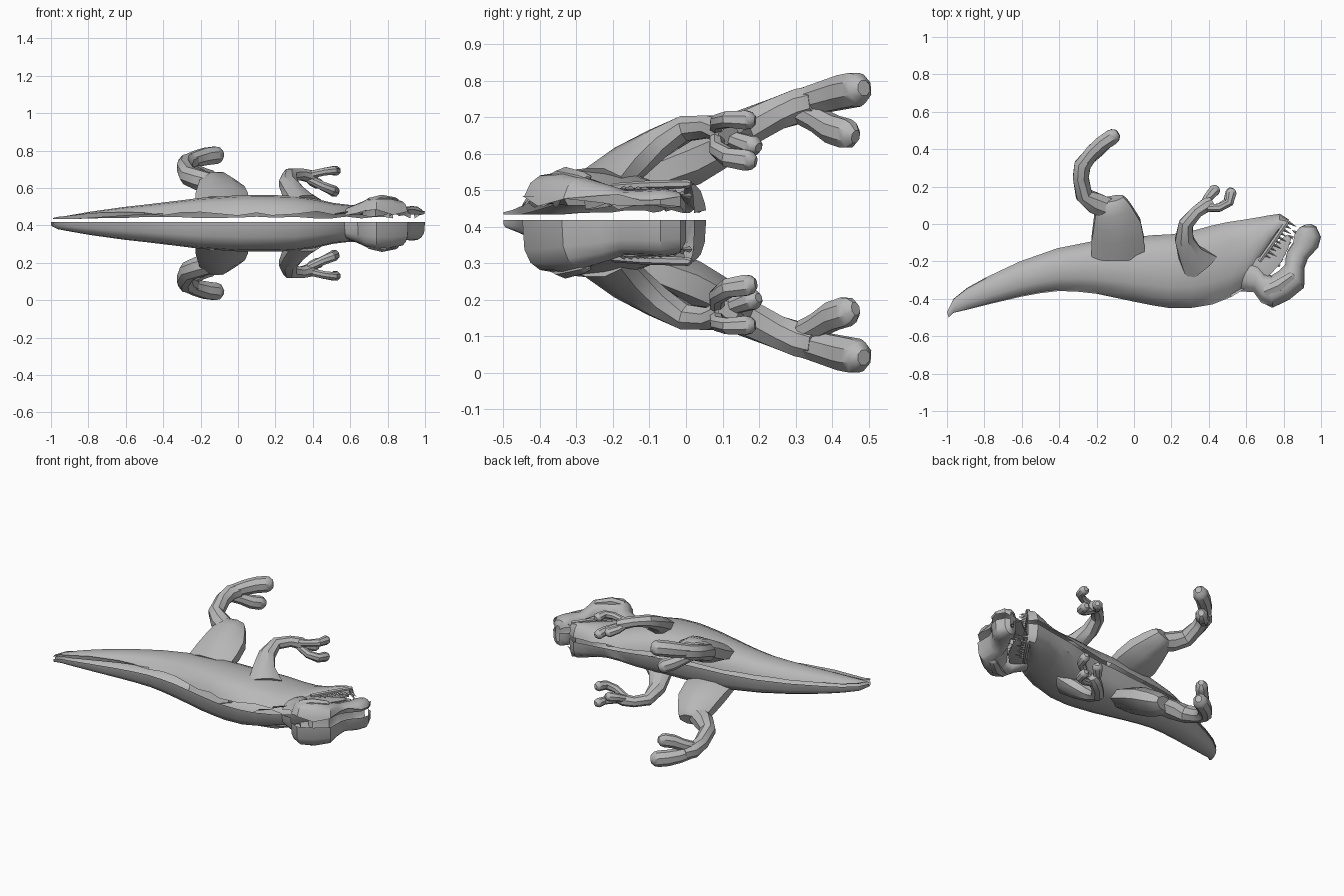
import bpy, bmesh, math, random
from mathutils import Vector

random.seed(7)
SEAM = 0.418          # height of the flat seam of the lower half
MIRROR = 0.822        # upper z = MIRROR - lower z

grey = bpy.data.materials.new("plain grey")
grey.diffuse_color = (0.48, 0.48, 0.48, 1)


def finish(name, bm, angle=35):
    bmesh.ops.recalc_face_normals(bm, faces=bm.faces)
    me = bpy.data.meshes.new(name)
    bm.to_mesh(me)
    bm.free()
    ob = bpy.data.objects.new(name, me)
    bpy.context.collection.objects.link(ob)
    me.materials.append(grey)
    bpy.ops.object.select_all(action='DESELECT')
    ob.select_set(True)
    bpy.context.view_layer.objects.active = ob
    bpy.ops.object.shade_smooth_by_angle(angle=math.radians(angle))
    return ob


def place(x, y, z, upper):
    return Vector((x, y, MIRROR - z if upper else z))


def bridge(bm, rows, closed):
    for a, b in zip(rows, rows[1:]):
        n = len(a)
        for i in range(n if closed else n - 1):
            j = (i + 1) % n
            bm.faces.new((a[i], a[j], b[j], b[i]))


def half_shell(name, stations, upper, back_tear, belly_tear, power=0.7):
    """Open half shell through (back xy, belly xy, half width) stations."""
    bm = bmesh.new()
    rows = []
    n = 8
    for bx, by, vx, vy, w in stations:
        row = []
        for i in range(n + 1):
            t = math.pi * i / n
            f = (1 - math.copysign(abs(math.cos(t)) ** 0.85, math.cos(t))) / 2
            d = w * max(math.sin(t), 0) ** power
            p = place(bx + (vx - bx) * f, by + (vy - by) * f, SEAM - d, upper)
            if upper:        # torn seam edge
                tear = {0: back_tear, n: belly_tear}.get(i, 0) * min(1, w / 0.09)
                p.z = max(p.z, 0.433 + tear * random.uniform(0.3, 1))
            row.append(bm.verts.new(p))
        rows.append(row)
    bridge(bm, rows, False)
    finish(name, bm)


def limb(name, pts, upper, sides=8, round_end=True):
    """Tube through (x, y, z, in-plane radius, depth radius) points."""
    bm = bmesh.new()
    pts = list(pts)
    if round_end:
        b = Vector(pts[-1][:3])
        d = (b - Vector(pts[-2][:3])).normalized()
        ra, rb = pts[-1][3:]
        for step, k in ((0.5, 0.86), (0.9, 0.45)):
            pts.append((*(b + d * rb * step), ra * k, rb * k))
    P = [Vector(p[:3]) for p in pts]
    rows = []
    for i, p in enumerate(pts):
        t = (P[min(i + 1, len(P) - 1)] - P[max(i - 1, 0)]).normalized()
        side = t.cross(Vector((0, 0, 1))).normalized()
        up = side.cross(t)
        row = []
        for k in range(sides):
            a = 2 * math.pi * (k + 0.5) / sides
            q = P[i] + side * math.cos(a) * p[3] + up * math.sin(a) * p[4]
            row.append(bm.verts.new(place(*q, upper)))
        rows.append(row)
    bridge(bm, rows, True)
    bm.faces.new(rows[0])
    bm.faces.new(rows[-1])
    finish(name, bm)


def teeth(name, start, end, direction, depth, count, upper):
    bm = bmesh.new()
    d = Vector(direction)
    s = d.normalized().orthogonal() * 0.009
    for i in range(count):
        f = i / (count - 1)
        c = Vector(start).lerp(Vector(end), f)
        z = SEAM - depth + 0.02 * f * f
        length = 0.7 + 0.35 * (i % 2)
        base = []
        for k in range(4):
            a = math.pi / 2 * k
            base.append(bm.verts.new(place(c.x + s.x * math.cos(a), c.y + s.y * math.cos(a),
                                           z + math.sin(a) * 0.009, upper)))
        tip = bm.verts.new(place(c.x + d.x * length, c.y + d.y * length, z, upper))
        for k in range(4):
            bm.faces.new((base[k], base[(k + 1) % 4], tip))
    finish(name, bm)


# tail, torso and lower jaw: back xy, belly xy, half width
torso = [
    (-0.99, -0.50, -1.0, -0.47, 0.022), (-0.965, -0.475, -0.965, -0.40, 0.038),
    (-0.89, -0.458, -0.89, -0.34, 0.052), (-0.78, -0.43, -0.79, -0.285, 0.07),
    (-0.60, -0.388, -0.61, -0.20, 0.095), (-0.50, -0.37, -0.51, -0.165, 0.106),
    (-0.40, -0.358, -0.41, -0.13, 0.118), (-0.30, -0.362, -0.31, -0.11, 0.13),
    (-0.20, -0.373, -0.21, -0.09, 0.143), (0.0, -0.415, 0.0, -0.07, 0.157),
    (0.10, -0.435, 0.10, -0.06, 0.158), (0.18, -0.448, 0.2, -0.055, 0.158),
    (0.31, -0.448, 0.30, -0.04, 0.154), (0.42, -0.43, 0.41, -0.01, 0.138),
    (0.52, -0.39, 0.50, 0.01, 0.116), (0.61, -0.335, 0.58, 0.022, 0.106),
    (0.66, -0.23, 0.66, 0.035, 0.107), (0.72, -0.14, 0.72, 0.046, 0.115),
    (0.77, -0.06, 0.78, 0.055, 0.12), (0.81, -0.01, 0.83, 0.022, 0.115)]

# skull curling over the mouth down to the snout tip
skull = [
    (0.57, -0.36, 0.60, -0.15, 0.09), (0.64, -0.365, 0.665, -0.21, 0.118),
    (0.68, -0.42, 0.695, -0.255, 0.135), (0.74, -0.448, 0.735, -0.275, 0.143),
    (0.83, -0.405, 0.775, -0.25, 0.143), (0.91, -0.34, 0.81, -0.215, 0.13),
    (0.912, -0.235, 0.81, -0.185, 0.11), (0.93, -0.185, 0.82, -0.145, 0.095),
    (0.985, -0.125, 0.85, -0.10, 0.097), (1.0, -0.07, 0.86, -0.05, 0.10),
    (0.975, -0.015, 0.885, -0.018, 0.09), (0.945, 0.0, 0.92, -0.002, 0.06)]

# hind leg parts: broad thigh, thin shin, toes
thigh = [(-0.085, -0.18, 0.31, 0.155, 0.05), (-0.087, -0.08, 0.275, 0.152, 0.072),
         (-0.092, 0.0, 0.24, 0.138, 0.078), (-0.11, 0.07, 0.205, 0.11, 0.07),
         (-0.118, 0.115, 0.187, 0.088, 0.06), (-0.122, 0.135, 0.178, 0.07, 0.04)]
shin = [(-0.13, 0.08, 0.20, 0.06, 0.055), (-0.205, 0.11, 0.18, 0.062, 0.058),
        (-0.268, 0.155, 0.155, 0.048, 0.054), (-0.285, 0.25, 0.112, 0.045, 0.048),
        (-0.275, 0.315, 0.09, 0.048, 0.05), (-0.24, 0.36, 0.08, 0.042, 0.048)]
toes = [
    [(-0.28, 0.31, 0.085, 0.035, 0.04), (-0.22, 0.385, 0.065, 0.043, 0.046),
     (-0.17, 0.43, 0.053, 0.044, 0.05), (-0.122, 0.462, 0.047, 0.046, 0.05)],
    [(-0.28, 0.30, 0.10, 0.03, 0.035), (-0.23, 0.36, 0.13, 0.036, 0.036),
     (-0.185, 0.40, 0.155, 0.038, 0.042), (-0.15, 0.437, 0.167, 0.038, 0.043)]]
# front leg and fingers
front = [(0.36, -0.235, 0.30, 0.11, 0.045), (0.30, -0.16, 0.25, 0.07, 0.055),
         (0.268, -0.08, 0.195, 0.053, 0.046), (0.278, 0.0, 0.153, 0.042, 0.038),
         (0.335, 0.065, 0.148, 0.036, 0.033), (0.385, 0.10, 0.16, 0.04, 0.036),
         (0.415, 0.115, 0.17, 0.032, 0.03)]
fingers = [
    [(0.37, 0.085, 0.155, 0.022, 0.022), (0.46, 0.088, 0.135, 0.023, 0.022),
     (0.51, 0.115, 0.128, 0.025, 0.024), (0.52, 0.165, 0.13, 0.03, 0.028)],
    [(0.37, 0.085, 0.17, 0.02, 0.022), (0.45, 0.085, 0.21, 0.023, 0.025),
     (0.50, 0.115, 0.232, 0.026, 0.028), (0.515, 0.165, 0.24, 0.029, 0.031)],
    [(0.37, 0.09, 0.165, 0.024, 0.022), (0.395, 0.14, 0.187, 0.026, 0.025),
     (0.43, 0.18, 0.20, 0.032, 0.029)]]
brow = [(0.70, -0.36, 0.295, 0.03, 0.02), (0.77, -0.33, 0.28, 0.035, 0.022),
        (0.84, -0.28, 0.29, 0.025, 0.018)]
gum = [(0.67, -0.20, 0.315, 0.012, 0.012), (0.735, -0.11, 0.308, 0.014, 0.012),
       (0.815, 0.005, 0.305, 0.014, 0.012)]
# cheek closing the corner of the mouth
cheek = [(0.64, -0.27, 0.335, 0.06, 0.012), (0.695, -0.225, 0.33, 0.065, 0.014),
         (0.75, -0.175, 0.335, 0.055, 0.012), (0.80, -0.11, 0.34, 0.035, 0.008),
         (0.825, -0.07, 0.345, 0.02, 0.006)]

for upper, side in ((False, "lower"), (True, "upper")):
    half_shell(f"torso_{side}", torso, upper, 0.05, 0.014)
    half_shell(f"skull_{side}", skull, upper, 0.06, 0.035, 0.6)
    limb(f"thigh_{side}", thigh, upper, 8, False)
    limb(f"shin_{side}", shin, upper, 8, False)
    limb(f"front_leg_{side}", front, upper, 8, False)
    for i, t in enumerate(toes):
        limb(f"hind_toe_{i + 1}_{side}", t, upper)
    for i, t in enumerate(fingers):
        limb(f"finger_{i + 1}_{side}", t, upper)
    limb(f"brow_{side}", brow, upper, 6)
    limb(f"jaw_gum_{side}", gum, upper, 6)
    limb(f"cheek_{side}", cheek, upper, 6)
    teeth(f"jaw_teeth_{side}", (0.70, -0.165), (0.825, 0.01), (0.045, -0.026), 0.10, 10, upper)
    teeth(f"skull_teeth_{side}", (0.78, -0.225), (0.865, -0.045), (-0.03, 0.018), 0.08, 7, upper)
